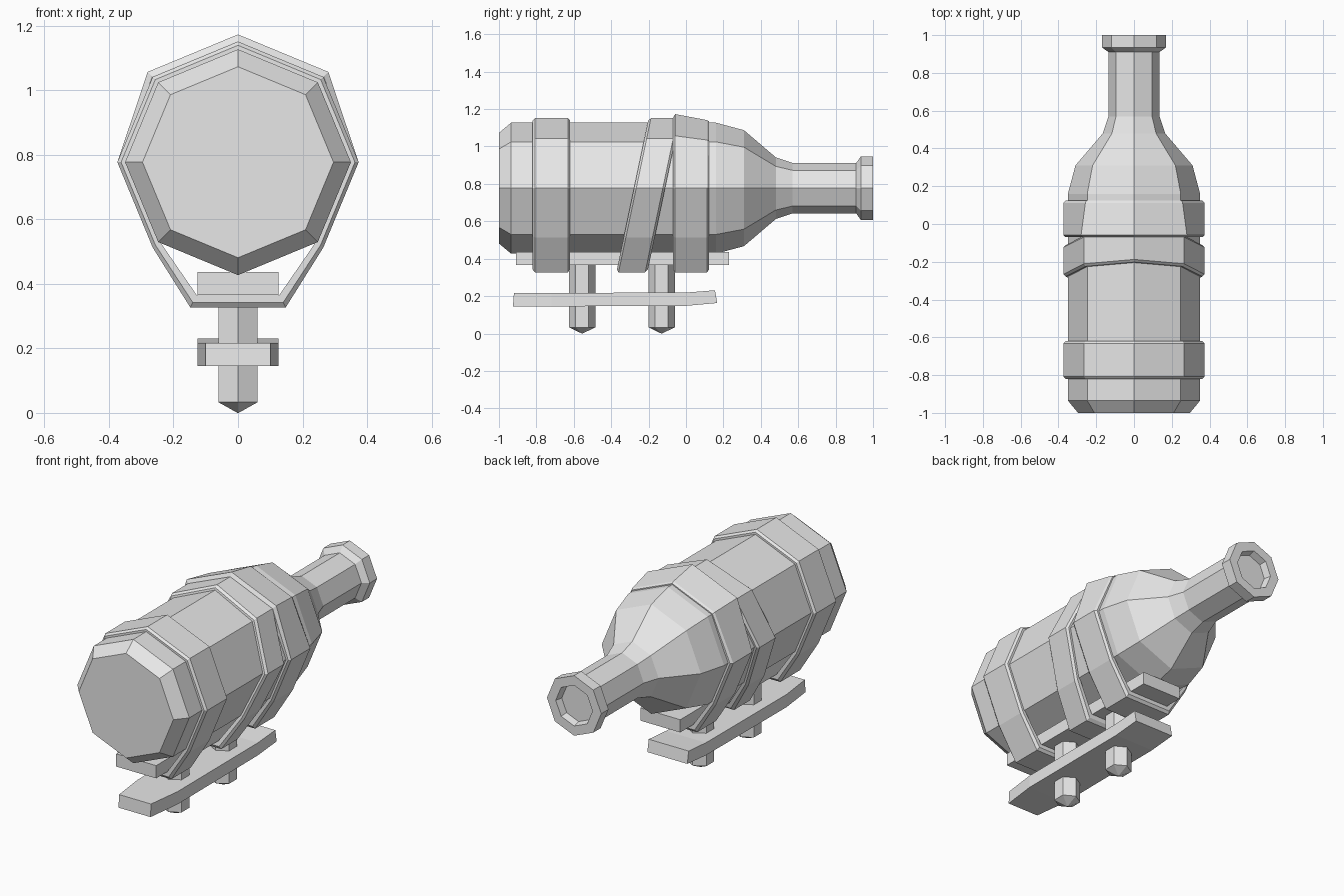
import bpy, bmesh
from math import sin, cos, pi, radians
from mathutils import Vector

cube = bpy.data.objects.get("Cube")
if cube:
    bpy.data.objects.remove(cube, do_unlink=True)

grey = bpy.data.materials.new("plain_grey")
grey.use_nodes = True
grey.diffuse_color = (0.8, 0.8, 0.8, 1)
grey.node_tree.nodes["Principled BSDF"].inputs["Base Color"].default_value = (0.8, 0.8, 0.8, 1)

AXIS_Z = 0.777      # height of the bottle axis
BODY_R = 0.35


def finish(bm, name):
    bmesh.ops.recalc_face_normals(bm, faces=bm.faces)
    mesh = bpy.data.meshes.new(name)
    bm.to_mesh(mesh)
    bm.free()
    mesh.materials.append(grey)
    obj = bpy.data.objects.new(name, mesh)
    bpy.context.collection.objects.link(obj)
    return obj


def loft(name, rings, closed=False):
    """Skin a list of equal-length closed rings, capped unless closed on itself."""
    bm = bmesh.new()
    rows = [[bm.verts.new(p) for p in ring] for ring in rings]
    pairs = list(zip(rows, rows[1:]))
    if closed:
        pairs.append((rows[-1], rows[0]))
    for a, b in pairs:
        for i in range(len(a)):
            j = (i + 1) % len(a)
            bm.faces.new((a[i], a[j], b[j], b[i]))
    if not closed:
        bm.faces.new(rows[0])
        bm.faces.new(rows[-1])
    return finish(bm, name)


def octagon(y, r):
    return [(r * sin(k * pi / 4), y, AXIS_Z + r * cos(k * pi / 4)) for k in range(8)]


# Bottle: eight-sided body, shoulder, neck, lip and shallow mouth
profile = [(-1, 0.296), (-0.935, BODY_R), (0.16, BODY_R), (0.31, 0.31),
           (0.48, 0.165), (0.57, 0.135), (0.91, 0.135), (0.935, 0.17),
           (1, 0.17), (1, 0.115), (0.96, 0.105)]
loft("bottle", [octagon(y, r) for y, r in profile])


# Straps: bands round the bottle and under the rail
def strap_loop(y, depth, slope, lift):
    """depth runs 0 (against the bottle) to 1 (outside); lift raises the top."""
    radius = BODY_R - 0.005 + 0.029 * depth
    half = []
    for k in range(4):
        r = radius + (lift * depth if k < 2 else 0)
        half.append((r * sin(k * pi / 4), AXIS_Z + r * cos(k * pi / 4)))
    half.append((0.128 + 0.02 * depth, 0.365 - 0.038 * depth))
    points = half + [(-x, z) for x, z in reversed(half[1:])]
    return [(x, y + slope * (z - AXIS_Z), z) for x, z in points]


def strap(name, y, half, slope=0, lift_front=0, lift_back=0):
    section = [(-half, 0, 0), (-half, 0.6, lift_front), (0.012 - half, 1, lift_front),
               (half - 0.012, 1, lift_back), (half, 0.6, lift_back), (half, 0, 0)]
    loft(name, [strap_loop(y + dy, d, slope, lift) for dy, d, lift in section], closed=True)


strap("front_strap", -0.72, 0.1)
strap("slanted_strap", -0.195, 0.083, slope=0.21)
strap("back_strap", 0.027, 0.097, lift_front=0.022, lift_back=-0.01)

# Rail held under the bottle by the straps
loft("rail", [[(-0.125, y, 0.365), (0.125, y, 0.365), (0.125, y, 0.437), (-0.125, y, 0.437)]
              for y in (-0.91, 0.23)])

# Lower plate: narrowed at the front, bent up at the back
# (bottom y, top y, half width, bottom z, top z)
stations = [(-0.925, -0.92, 0.1, 0.145, 0.217), (-0.72, -0.72, 0.125, 0.145, 0.217),
            (0, 0, 0.125, 0.148, 0.219), (0.167, 0.155, 0.125, 0.163, 0.231)]
loft("lower_plate", [[(-w, yb, zb), (w, yb, zb), (w, yt, zt), (-w, yt, zt)]
                     for yb, yt, w, zb, zt in stations])


# Hexagonal bolts with pointed lower ends
def bolt(name, y):
    rings = [[(r * sin(k * pi / 3), y + r * cos(k * pi / 3), z) for k in range(6)]
             for z, r in ((0, 0.002), (0.033, 0.07), (0.38, 0.07))]
    loft(name, rings)


bolt("front_bolt", -0.555)
bolt("back_bolt", -0.13)
